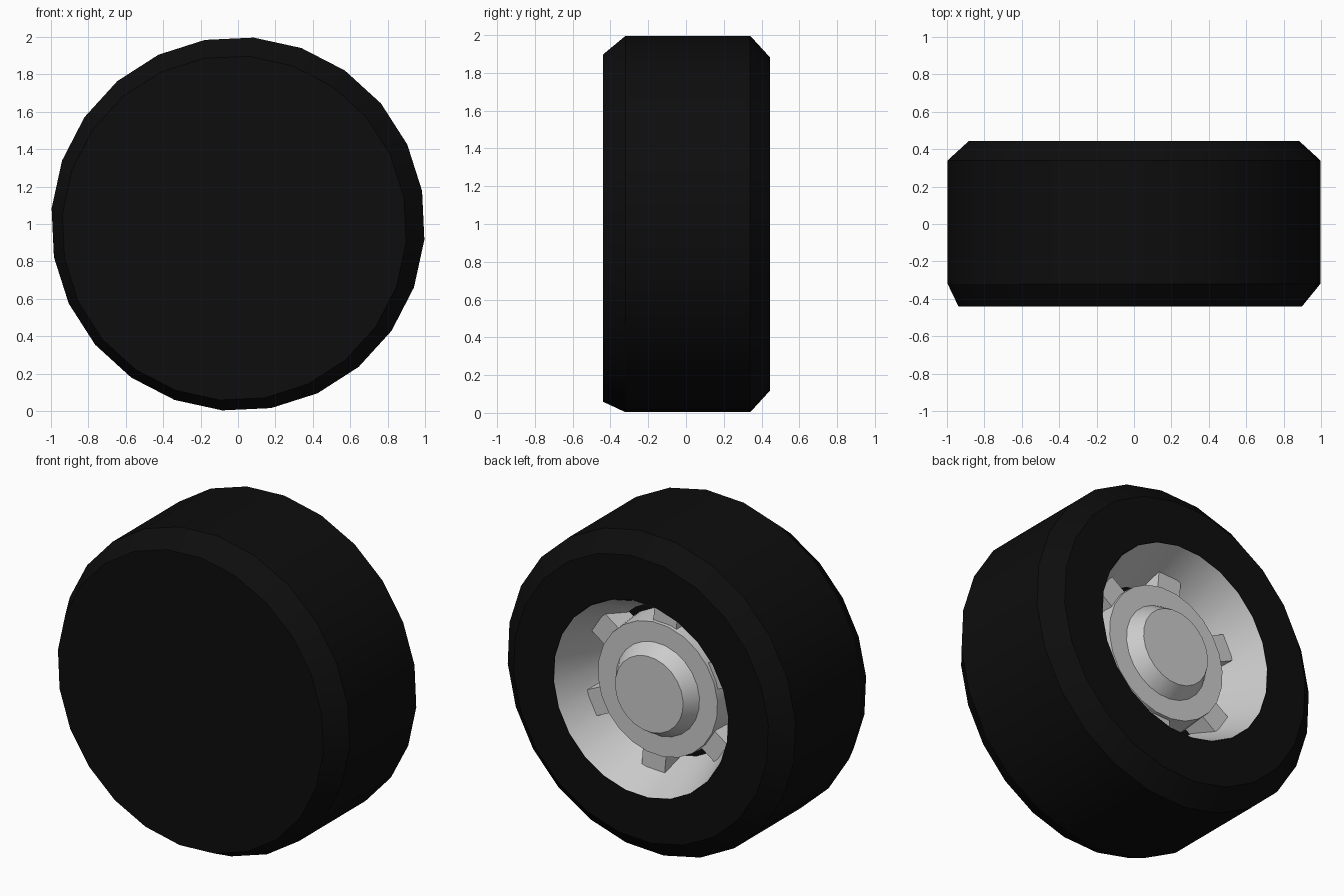
import bpy, bmesh
from math import sin, cos, pi, radians

if "Cube" in bpy.data.objects:
    bpy.data.objects.remove(bpy.data.objects["Cube"])

SIDES = 24
START = radians(10.2)


def finish(name, bm, mat=None):
    bmesh.ops.recalc_face_normals(bm, faces=bm.faces[:])
    mesh = bpy.data.meshes.new(name)
    bm.to_mesh(mesh)
    bm.free()
    obj = bpy.data.objects.new(name, mesh)
    bpy.context.collection.objects.link(obj)
    if mat:
        mesh.materials.append(mat)
    bpy.ops.object.select_all(action='DESELECT')
    obj.select_set(True)
    bpy.context.view_layer.objects.active = obj
    bpy.ops.object.shade_smooth_by_angle(angle=radians(20))
    return obj


def lathe(name, rings, cap_first, cap_last, mat=None):
    """Rings are (y, radius, x offset, z offset) around the wheel axis."""
    bm = bmesh.new()
    loops = []
    for y, r, dx, dz in rings:
        loops.append([bm.verts.new((dx + r * cos(START + 2 * pi * i / SIDES), y,
                                    1 + dz + r * sin(START + 2 * pi * i / SIDES)))
                      for i in range(SIDES)])
    for a, b in zip(loops, loops[1:]):
        for i in range(SIDES):
            j = (i + 1) % SIDES
            bm.faces.new((a[i], a[j], b[j], b[i]))
    if cap_first:
        bm.faces.new(loops[0])
    if cap_last:
        bm.faces.new(loops[-1])
    return finish(name, bm, mat)


black = bpy.data.materials.new("black_rubber")
black.diffuse_color = (0.004, 0.004, 0.004, 1)
black.use_nodes = True
black.node_tree.nodes["Principled BSDF"].inputs["Base Color"].default_value = black.diffuse_color

# Tyre: closed front, slightly off-centre front face, recess at the back
lathe("tyre", [(-0.44, 0.922, -0.02, -0.022), (-0.32, 1.0, 0, 0),
               (0.34, 1.0, 0, 0), (0.445, 0.885, 0, 0),
               (0.445, 0.607, 0, 0), (0.10, 0.607, 0, 0)], True, True, black)

# Rim bowl tapering inwards
lathe("rim_bowl", [(0.445, 0.605, 0, 0), (0.12, 0.465, 0, 0)], False, False)

# Hub with a raised tapered centre cap
lathe("hub", [(0.105, 0.43, 0, 0), (0.28, 0.415, 0, 0),
              (0.28, 0.29, 0, 0), (0.365, 0.236, 0, 0)], True, True)

# Six short spokes joining hub and bowl
bm = bmesh.new()
for k in range(6):
    a = radians(35 + 60 * k)
    v = []
    for y, half, r1 in ((0.11, 0.095, 0.47), (0.26, 0.08, 0.535)):
        for r, t in ((0.36, -half), (r1, -half), (r1, half), (0.36, half)):
            v.append(bm.verts.new((r * cos(a) - t * sin(a), y,
                                   1 + r * sin(a) + t * cos(a))))
    bm.faces.new(v[:4])
    bm.faces.new(v[4:])
    for i in range(4):
        j = (i + 1) % 4
        bm.faces.new((v[i], v[j], v[j + 4], v[i + 4]))
finish("spokes", bm)
